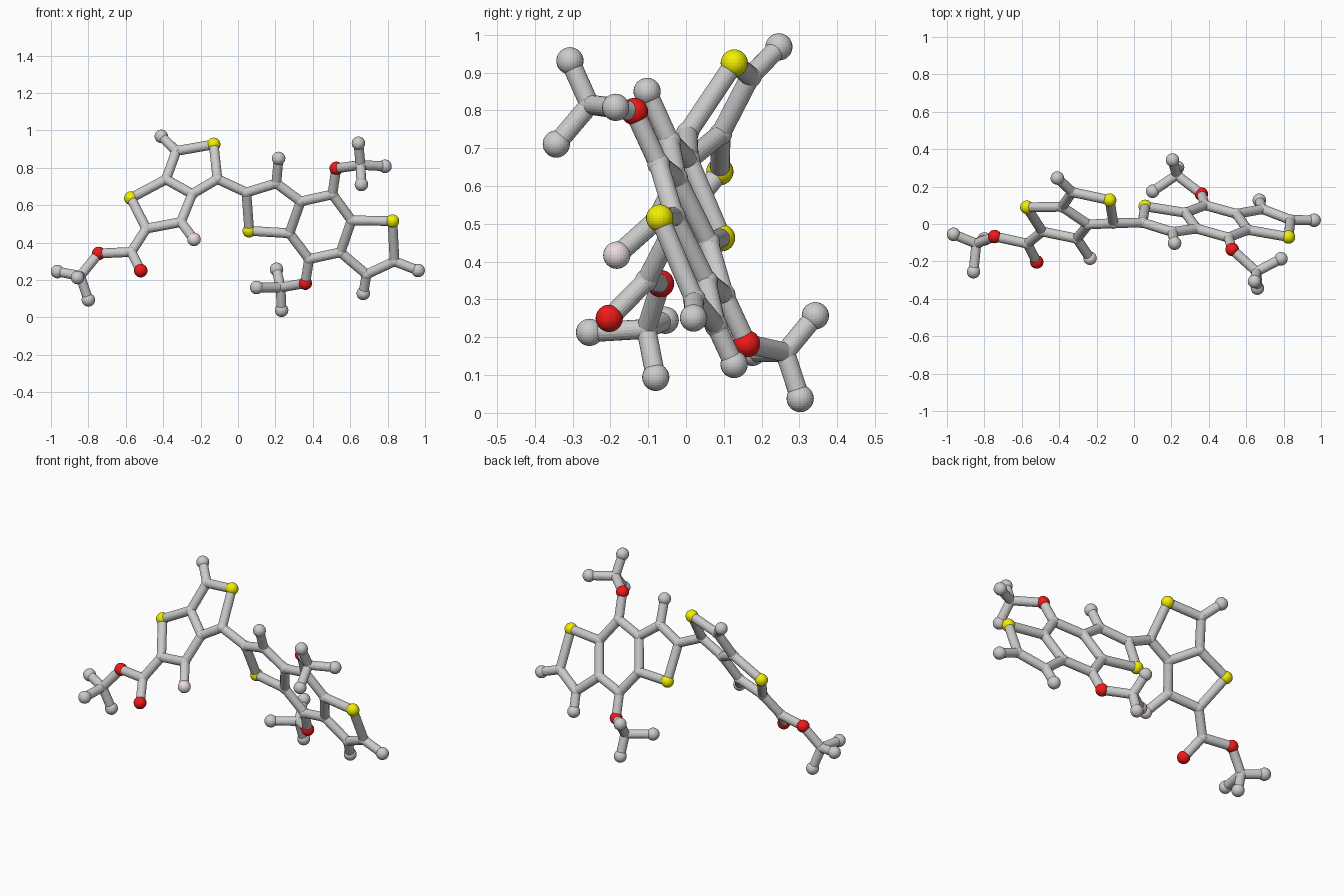
import bpy, math
from mathutils import Vector

if "Cube" in bpy.data.objects:
    bpy.data.objects.remove(bpy.data.objects["Cube"])

BALL, JOINT, STICK = 0.036, 0.03, 0.026


def material(name, rgb):
    m = bpy.data.materials.new(name)
    m.diffuse_color = (*rgb, 1)
    m.use_nodes = True
    m.node_tree.nodes["Principled BSDF"].inputs["Base Color"].default_value = m.diffuse_color
    return m


MATS = {"oxygen": material("red", (0.88, 0.01, 0.01)),
        "sulfur": material("yellow", (0.88, 0.86, 0.0)),
        "fluorine": material("pink", (0.83, 0.7, 0.72))}


# the two flat ring systems each lie in a tilted plane
def left(x, z):
    return Vector((x, -0.5 - 0.324 * x + 0.633 * z, z))


def right(x, z):
    return Vector((x, 0.306 - 0.184 * x - 0.434 * z, z))


V = lambda *p: Vector(p)

# atoms: name -> (kind, position); "joint" is a carbon inside the skeleton
atoms = {
    # left fused rings
    "a1": ("carbon", left(-.41, .968)), "a2": ("joint", left(-.33, .89)),
    "s1": ("sulfur", left(-.13, .925)), "a3": ("joint", left(-.11, .74)),
    "a4": ("joint", left(-.245, .66)), "a5": ("joint", left(-.385, .738)),
    "s2": ("sulfur", left(-.573, .638)), "a6": ("joint", left(-.49, .475)),
    "a7": ("joint", left(-.305, .51)), "f": ("fluorine", V(-.235, -.183, .417)),
    # ester tail
    "e1": ("joint", V(-.57, -.105, .35)), "o1": ("oxygen", V(-.52, -.203, .25)),
    "o2": ("oxygen", V(-.745, -.067, .342)), "m1": ("joint", V(-.843, -.105, .222)),
    "h1": ("carbon", V(-.965, -.055, .245)), "h2": ("carbon", V(-.80, -.08, .094)),
    "h3": ("carbon", V(-.858, -.255, .213)),
    # right fused rings
    "b1": ("joint", right(.045, .668)), "s3": ("sulfur", right(.06, .463)),
    "b3": ("joint", right(.275, .45)), "b4": ("joint", right(.335, .62)),
    "b5": ("joint", right(.205, .717)), "h4": ("carbon", right(.217, .85)),
    "b6": ("joint", right(.505, .658)), "b7": ("joint", right(.607, .519)),
    "s4": ("sulfur", right(.826, .515)), "b8": ("joint", right(.837, .30)),
    "h5": ("carbon", right(.963, .251)), "b9": ("joint", right(.687, .23)),
    "h6": ("carbon", right(.67, .128)), "b10": ("joint", right(.548, .348)),
    "b11": ("joint", right(.38, .312)),
    # upper and lower side groups
    "o3": ("oxygen", right(.525, .797)), "m2": ("joint", V(.655, -.255, .815)),
    "h7": ("carbon", V(.644, -.307, .931)), "h8": ("carbon", V(.786, -.186, .808)),
    "h9": ("carbon", V(.66, -.343, .711)),
    "o4": ("oxygen", right(.36, .183)), "m3": ("joint", V(.228, .262, .16)),
    "h10": ("carbon", V(.1, .175, .16)), "h11": ("carbon", V(.206, .342, .257)),
    "h12": ("carbon", V(.233, .302, .038)),
}

# chains of bonded atoms
chains = """a1 a2 s1 a3 a4 a5 a2|a5 s2 a6 a7 a4|a7 f|a6 e1 o1|e1 o2 m1 h1|m1 h2|m1 h3
a3 b1 s3 b3 b4 b5 b1|b5 h4|b4 b6 b7 b10 b11 b3|b7 s4 b8 b9 b10|b8 h5|b9 h6
b6 o3 m2 h7|m2 h8|m2 h9|b11 o4 m3 h10|m3 h11|m3 h12""".replace("\n", "|")


def ball(kind, pos):
    r = JOINT if kind == "joint" else BALL
    bpy.ops.mesh.primitive_uv_sphere_add(segments=24, ring_count=16, radius=r, location=pos)
    ob = bpy.context.object
    ob.name = ob.data.name = "carbon_joint" if kind == "joint" else kind + "_atom"
    if kind in MATS:
        ob.data.materials.append(MATS[kind])


def bond(p, q):
    d = q - p
    bpy.ops.mesh.primitive_cylinder_add(vertices=20, radius=STICK, depth=d.length,
                                        location=(p + q) / 2,
                                        rotation=d.to_track_quat('Z', 'Y').to_euler())
    ob = bpy.context.object
    ob.name = ob.data.name = "bond"


for kind, pos in atoms.values():
    ball(kind, pos)
for chain in chains.split("|"):
    names = chain.split()
    for u, v in zip(names, names[1:]):
        bond(atoms[u][1], atoms[v][1])
